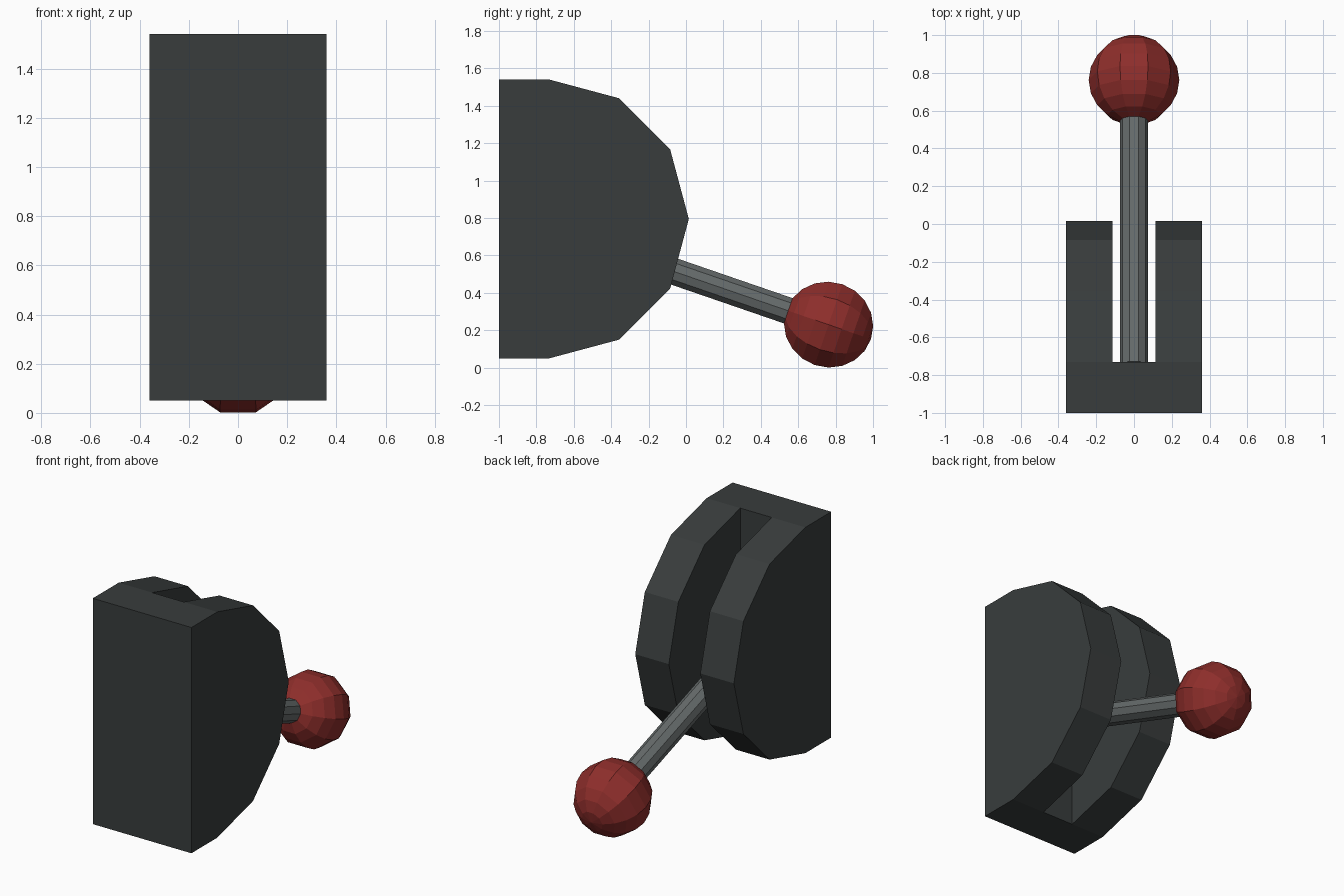
import bpy, bmesh, math
from mathutils import Vector, Matrix

if "Cube" in bpy.data.objects:
    bpy.data.objects.remove(bpy.data.objects["Cube"])


def finish(name, bm, color):
    bmesh.ops.recalc_face_normals(bm, faces=bm.faces)
    mesh = bpy.data.meshes.new(name)
    bm.to_mesh(mesh)
    bm.free()
    mat = bpy.data.materials.new(name + "_material")
    mat.diffuse_color = (*color, 1)
    mat.use_nodes = True
    mat.node_tree.nodes["Principled BSDF"].inputs["Base Color"].default_value = mat.diffuse_color
    mesh.materials.append(mat)
    obj = bpy.data.objects.new(name, mesh)
    bpy.context.collection.objects.link(obj)
    return obj


def extrude_profile(bm, profile, x0, x1):
    """Extrude a (y, z) outline along x."""
    face = bm.faces.new([bm.verts.new((x0, y, z)) for y, z in profile])
    geom = bmesh.ops.extrude_face_region(bm, geom=[face])["geom"]
    moved = [v for v in geom if isinstance(v, bmesh.types.BMVert)]
    bmesh.ops.translate(bm, verts=moved, vec=(x1 - x0, 0, 0))


# Housing: back block with rounded half-discs either side of an open slot
HALF_W, SLOT, BACK = 0.36, 0.115, -1.0
CY, CZ, R = -0.73, 0.795, 0.745
arc = [(CY + R * math.cos(a), CZ + R * math.sin(a))
       for a in (math.radians(-90 + 30 * i) for i in range(7))]
bm = bmesh.new()
extrude_profile(bm, [(BACK, CZ - R)] + arc + [(BACK, CZ + R)], -HALF_W, HALF_W)
housing = finish("housing", bm, (0.04, 0.046, 0.046))

# Slot cutter, open at the top, bottom and rear
bm = bmesh.new()
extrude_profile(bm, [(CY, -0.5), (0.5, -0.5), (0.5, 2), (CY, 2)], -SLOT, SLOT)
cutter = finish("slot_cutter", bm, (0.04, 0.046, 0.046))
cutter.hide_render = True
cutter.hide_viewport = True
cut = housing.modifiers.new("slot", "BOOLEAN")
cut.object = cutter
cut.operation = "DIFFERENCE"
cut.solver = "EXACT"

# Lever frame: local z runs along the lever, a polygon corner points sideways
start, ball = Vector((0, -0.75, 0.75)), Vector((0, 0.762, 0.23))
axis = (ball - start).normalized()
side = Vector((1, 0, 0))
rot = Matrix((side.cross(axis), side, axis)).transposed().to_4x4()

# Lever shaft
bm = bmesh.new()
bmesh.ops.create_cone(bm, cap_ends=True, segments=10, radius1=0.075, radius2=0.075,
                      depth=(ball - start).length - 0.1,
                      matrix=Matrix.Translation((start + ball - axis * 0.1) / 2) @ rot)
finish("lever_shaft", bm, (0.13, 0.145, 0.145))

# Ball knob
bm = bmesh.new()
bmesh.ops.create_uvsphere(bm, u_segments=10, v_segments=10, radius=0.24,
                          matrix=Matrix.Translation(ball) @ rot)
finish("ball_knob", bm, (0.27, 0.027, 0.024))
